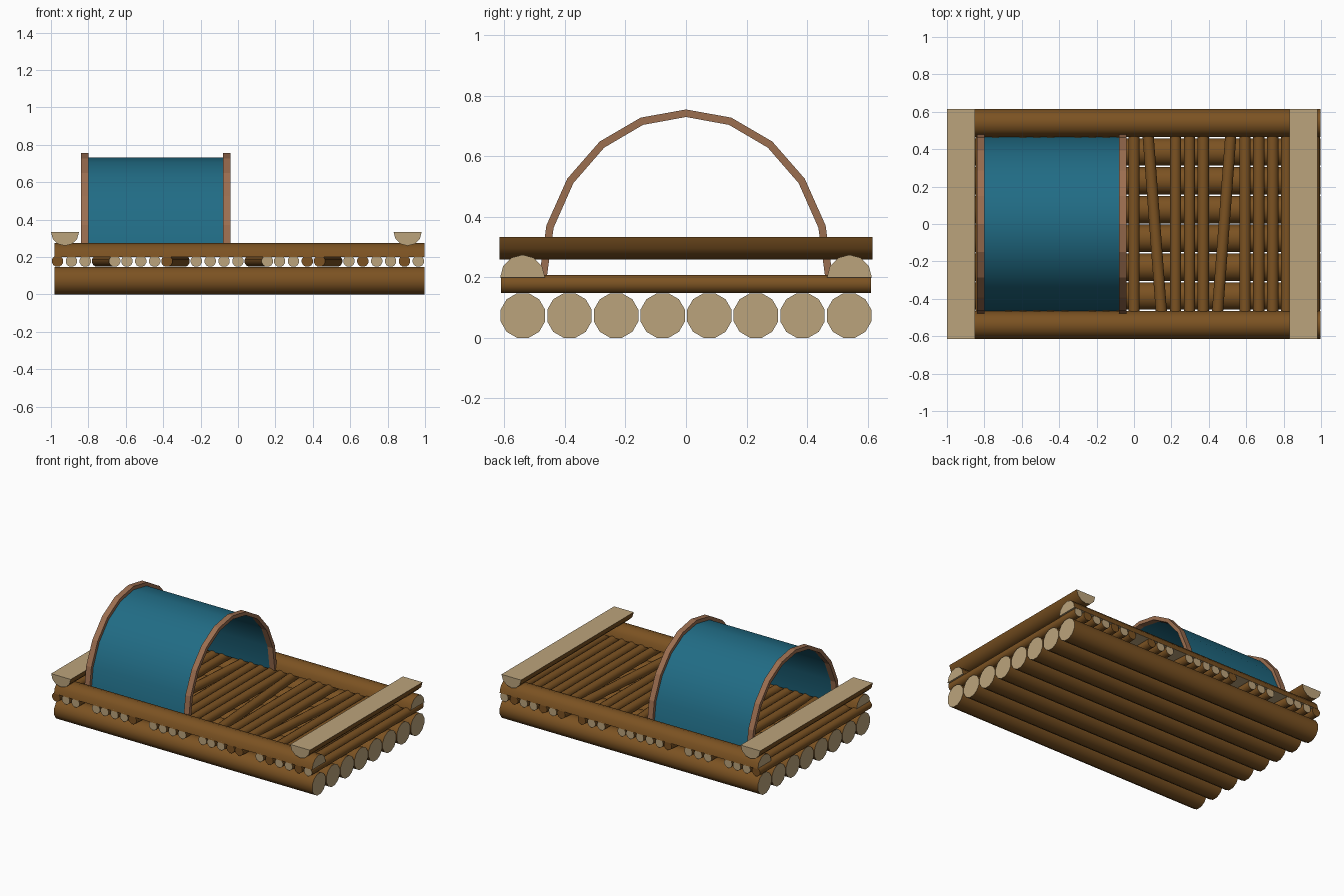
import bpy, bmesh
from math import sin, cos, pi, radians

if "Cube" in bpy.data.objects:
    bpy.data.objects.remove(bpy.data.objects["Cube"])


def material(name, rgb):
    m = bpy.data.materials.new(name)
    m.diffuse_color = (*rgb, 1)
    m.use_nodes = True
    m.node_tree.nodes["Principled BSDF"].inputs["Base Color"].default_value = m.diffuse_color
    return m


BARK = material("bark", (0.20, 0.085, 0.016))
CUT = material("cut_wood", (0.50, 0.37, 0.20))
RIB = material("rib_wood", (0.33, 0.156, 0.08))
CLOTH = material("cloth", (0.015, 0.15, 0.235))


def finish(name, bm, mats):
    bmesh.ops.recalc_face_normals(bm, faces=bm.faces)
    me = bpy.data.meshes.new(name)
    bm.to_mesh(me)
    bm.free()
    for m in mats:
        me.materials.append(m)
    ob = bpy.data.objects.new(name, me)
    bpy.context.collection.objects.link(ob)
    return ob


def prism(name, profile, axis, a, b, side=BARK, cap=CUT, half=False, smooth=True, shear=0):
    """Extrude a (u, z) outline along x or y; 'half' makes the closing face a sawn face."""
    bm = bmesh.new()
    rings = []
    for t in (a, b):
        rings.append([bm.verts.new((t, u, z) if axis == "x" else (u + shear * t, t, z))
                      for u, z in profile])
    n = len(profile)
    flat = [bm.faces.new(r) for r in rings]
    for i in range(n):
        j = (i + 1) % n
        f = bm.faces.new((rings[0][i], rings[0][j], rings[1][j], rings[1][i]))
        f.smooth = smooth
        if half and j == 0:
            flat.append(f)
    for f in flat:
        f.smooth = False
        f.material_index = 1
        for e in f.edges:
            e.smooth = False
    return finish(name, bm, (side, cap))


def circle(u, z, r, n=12):
    return [(u + r * cos(2 * pi * (i + .5) / n), z + r * sin(2 * pi * (i + .5) / n))
            for i in range(n)]


def arch(u, z, a, b, n):
    return [(u + a * cos(pi * i / n), z + b * sin(pi * i / n)) for i in range(n + 1)]


# Eight floating logs
for i in range(8):
    prism(f"base_log_{i + 1}", circle(-0.539 + 0.154 * i, 0.074, 0.076), "x", -0.98, 0.998)

# Deck sticks, with four slanted ones each standing in for two straight ones
slanted = {3.5: -1, 8.5: 1, 14.5: -1, 19.5: 1}
skipped = {int(k) + d for k in slanted for d in (0, 1)}
dark_ends = {0, 8.5, 18, 19.5, 22, 25}
for i in [k for k in range(27) if k not in skipped] + list(slanted):
    prism(f"deck_stick_{i}", circle(-0.965 + 0.0742 * i, 0.178, 0.031), "y", -0.612, 0.612,
          cap=BARK if i in dark_ends else CUT, shear=0.075 * slanted.get(i, 0))

# Half-log side rails, flat face down
for name, y in (("front_rail", -0.54), ("back_rail", 0.54)):
    prism(name, arch(y, 0.2, 0.074, 0.075, 6), "x", -0.98, 0.998, half=True)

# Half-log end beams, flat face up
for name, x in (("left_end_beam", -0.925), ("right_end_beam", 0.907)):
    prism(name, arch(x, 0.333, 0.075, -0.073, 6), "y", -0.616, 0.616, half=True)

# Shelter ribs
outline = arch(0, 0.2, 0.485, 0.555, 10) + arch(0, 0.2, 0.46, 0.53, 10)[::-1]
for name, x in (("left_rib", -0.84), ("right_rib", -0.08)):
    prism(name, outline, "x", x, x + 0.04, side=RIB, cap=RIB, smooth=False)

# Shelter cloth: a single curved sheet between the ribs
bm = bmesh.new()
rows = [[bm.verts.new((x, y, z)) for x in (-0.82, -0.06)]
        for y, z in arch(0, 0.2, 0.464, 0.531, 10)]
for p, q in zip(rows, rows[1:]):
    bm.faces.new((p[0], p[1], q[1], q[0])).smooth = True
cloth = finish("shelter_cloth", bm, (CLOTH,))
if cloth.data.polygons[5].normal.z < 0:
    cloth.data.flip_normals()
